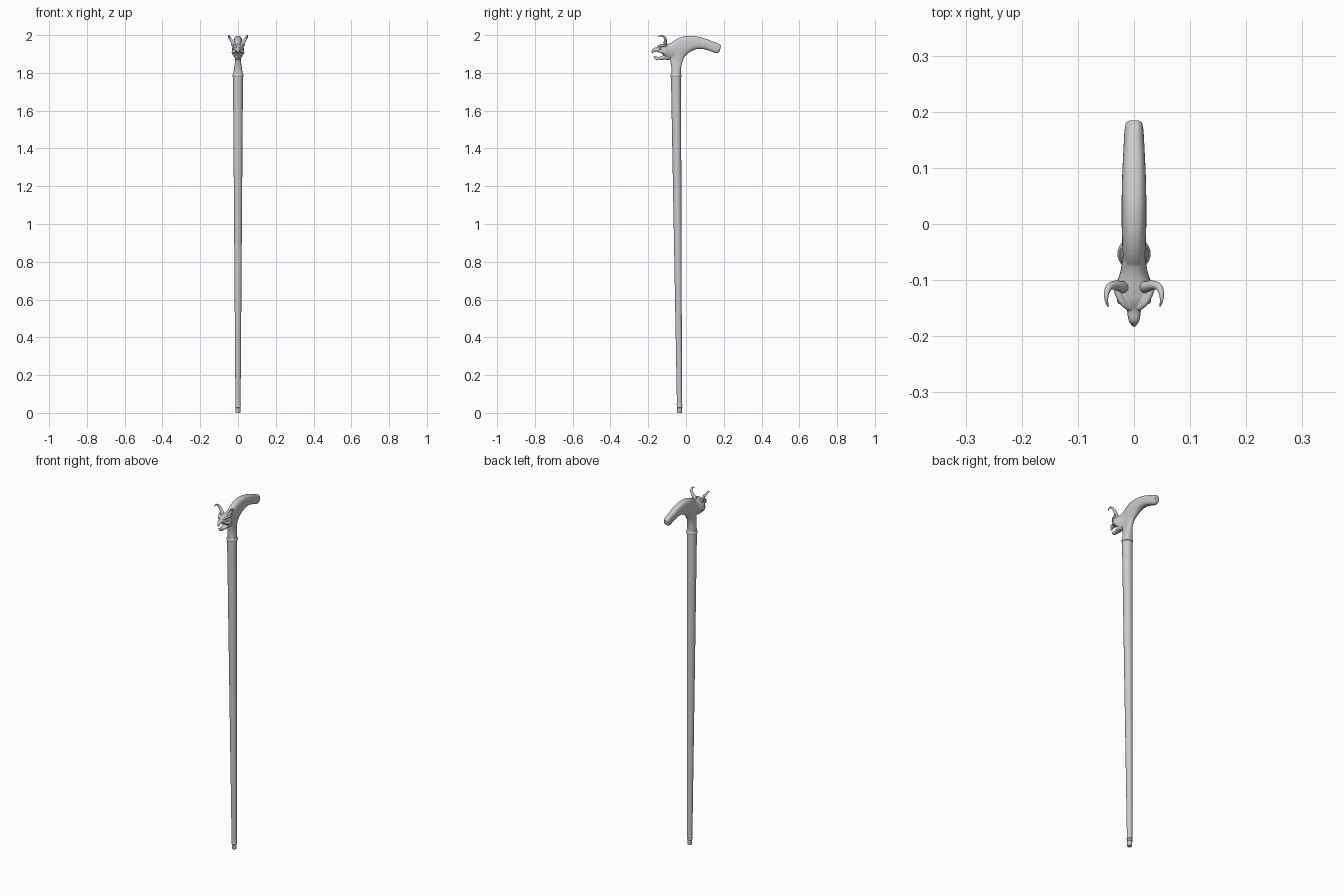
import bpy, bmesh, math
from mathutils import Vector

if "Cube" in bpy.data.objects:
    bpy.data.objects.remove(bpy.data.objects["Cube"])


def make_mesh(name, rings):
    """Skin a list of closed rings and cap both ends."""
    bm = bmesh.new()
    vr = [[bm.verts.new(p) for p in r] for r in rings]
    n = len(vr[0])
    for a, b in zip(vr, vr[1:]):
        for i in range(n):
            j = (i + 1) % n
            bm.faces.new((a[i], a[j], b[j], b[i]))
    bm.faces.new(vr[0])
    bm.faces.new(vr[-1])
    bmesh.ops.recalc_face_normals(bm, faces=bm.faces)
    me = bpy.data.meshes.new(name)
    bm.to_mesh(me)
    bm.free()
    ob = bpy.data.objects.new(name, me)
    bpy.context.collection.objects.link(ob)
    return ob


def smooth(ob, angle=40):
    bpy.ops.object.select_all(action='DESELECT')
    ob.select_set(True)
    bpy.context.view_layer.objects.active = ob
    bpy.ops.object.shade_smooth_by_angle(angle=math.radians(angle))


def spline(rows, steps=5):
    """Catmull-Rom interpolation of tuples."""
    rows = [Vector(r) for r in rows]
    out = []
    for i in range(len(rows) - 1):
        p0, p1, p2 = rows[max(i - 1, 0)], rows[i], rows[i + 1]
        p3 = rows[min(i + 2, len(rows) - 1)]
        for s in range(steps):
            t = s / steps
            out.append(0.5 * (2 * p1 + (p2 - p0) * t
                              + (2 * p0 - 5 * p1 + 4 * p2 - p3) * t * t
                              + (3 * p1 - p0 - 3 * p2 + p3) * t ** 3))
    return out + [rows[-1]]


def loft(name, sections, power=0.85, n=28):
    """Sections: (y, z of outer edge, y, z of inner edge, half width)."""
    rings = []
    for y1, z1, y2, z2, w in spline(sections):
        ring = []
        for i in range(n):
            a = 2 * math.pi * i / n
            c, s = math.cos(a), math.sin(a)
            c = math.copysign(abs(c) ** power, c)
            s = math.copysign(abs(s) ** power, s)
            ring.append((w * s, (y1 + y2) / 2 + c * (y1 - y2) / 2,
                         (z1 + z2) / 2 + c * (z1 - z2) / 2))
        rings.append(ring)
    return make_mesh(name, rings)


def tube(name, rows, n=16):
    """Rows: (x, y, z, radius) along a path."""
    pts = spline(rows)
    rings = []
    for i, p in enumerate(pts):
        d = (pts[min(i + 1, len(pts) - 1)] - pts[max(i - 1, 0)]).to_3d().normalized()
        u = d.cross(Vector((0, 1, 0.3))).normalized()
        v = d.cross(u)
        rings.append([p.to_3d() + p[3] * (u * math.cos(2 * math.pi * k / n)
                      + v * math.sin(2 * math.pi * k / n)) for k in range(n)])
    return make_mesh(name, rings)


def lathe(name, profile, n=32):
    """Profile of (radius, z) about the slightly leaning cane axis."""
    rings = [[(r * math.cos(2 * math.pi * k / n),
               -0.034 - 0.0107 * z + r * math.sin(2 * math.pi * k / n), z)
              for k in range(n)] for r, z in profile]
    ob = make_mesh(name, rings)
    smooth(ob)
    return ob


# Shaft, ferrule and collar
lathe("shaft", [(0.0135, 0.04), (0.0265, 1.785)])
lathe("ferrule", [(0.0115, 0), (0.0125, 0.004), (0.0125, 0.027), (0.0145, 0.029),
                  (0.0145, 0.034), (0.0130, 0.036), (0.0130, 0.040),
                  (0.0147, 0.042), (0.0147, 0.048), (0.0135, 0.050)])
lathe("collar", [(0.0250, 1.778), (0.0280, 1.779), (0.0295, 1.783), (0.0295, 1.788),
                 (0.0280, 1.792), (0.0260, 1.798)])

# Handle: neck rising from the collar and bending into the grip
handle = loft("handle", [
    (-0.078, 1.790, -0.028, 1.790, 0.025),
    (-0.077, 1.825, -0.026, 1.825, 0.021),
    (-0.084, 1.865, -0.018, 1.860, 0.016),
    (-0.092, 1.910, -0.004, 1.890, 0.018),
    (-0.080, 1.955, 0.018, 1.908, 0.021),
    (-0.035, 1.986, 0.040, 1.920, 0.022),
    (0.025, 1.996, 0.062, 1.926, 0.022),
    (0.087, 1.986, 0.090, 1.926, 0.021),
    (0.135, 1.969, 0.124, 1.917, 0.019),
    (0.172, 1.955, 0.160, 1.904, 0.017),
    (0.185, 1.943, 0.178, 1.912, 0.014)], 0.75)

# Head: skull with hooked snout, and the open lower jaw
parts = [handle,
         loft("skull", [
             (-0.045, 1.975, -0.055, 1.885, 0.019),
             (-0.085, 1.957, -0.082, 1.872, 0.024),
             (-0.118, 1.950, -0.110, 1.884, 0.033),
             (-0.138, 1.945, -0.130, 1.904, 0.026),
             (-0.154, 1.936, -0.146, 1.911, 0.014),
             (-0.174, 1.930, -0.168, 1.911, 0.010),
             (-0.184, 1.912, -0.178, 1.902, 0.004)]),
         loft("jaw", [
             (-0.095, 1.900, -0.090, 1.868, 0.018),
             (-0.120, 1.892, -0.116, 1.870, 0.017),
             (-0.142, 1.885, -0.142, 1.867, 0.011),
             (-0.160, 1.888, -0.160, 1.870, 0.009),
             (-0.170, 1.892, -0.172, 1.882, 0.004)])]

# Brow ridges and cheek crests, both sides
for s in (-1, 1):
    parts.append(tube("brow", [(s * 0.008, -0.152, 1.936, 0.004),
                               (s * 0.020, -0.140, 1.944, 0.006),
                               (s * 0.030, -0.120, 1.947, 0.006),
                               (s * 0.034, -0.102, 1.952, 0.003)]))
    parts.append(tube("cheek", [(s * 0.014, -0.145, 1.912, 0.004),
                                (s * 0.027, -0.125, 1.910, 0.006),
                                (s * 0.028, -0.105, 1.904, 0.005)]))

# Fuse handle and head into one flowing surface
bpy.ops.object.select_all(action='DESELECT')
for p in parts:
    p.select_set(True)
bpy.context.view_layer.objects.active = handle
bpy.ops.object.join()
handle.name = "handle_with_head"
rm = handle.modifiers.new("fuse", 'REMESH')
rm.mode = 'VOXEL'
rm.voxel_size = 0.002
rm.use_smooth_shade = True
sm = handle.modifiers.new("soften", 'SMOOTH')
sm.factor = 0.5
sm.iterations = 5

# Horns and eyes, both sides
for s, side in ((-1, "left"), (1, "right")):
    horn = tube("horn_" + side, [
        (s * 0.018, -0.113, 1.940, 0.011), (s * 0.024, -0.111, 1.955, 0.0095),
        (s * 0.034, -0.109, 1.970, 0.0080), (s * 0.044, -0.112, 1.985, 0.0065),
        (s * 0.049, -0.124, 1.995, 0.0045), (s * 0.049, -0.137, 1.996, 0.0030),
        (s * 0.046, -0.147, 1.990, 0.0010)])
    smooth(horn, 60)
    bpy.ops.mesh.primitive_uv_sphere_add(segments=16, ring_count=10, radius=0.0055,
                                         location=(s * 0.025, -0.137, 1.929))
    eye = bpy.context.object
    eye.name = "eye_" + side
    smooth(eye, 60)
